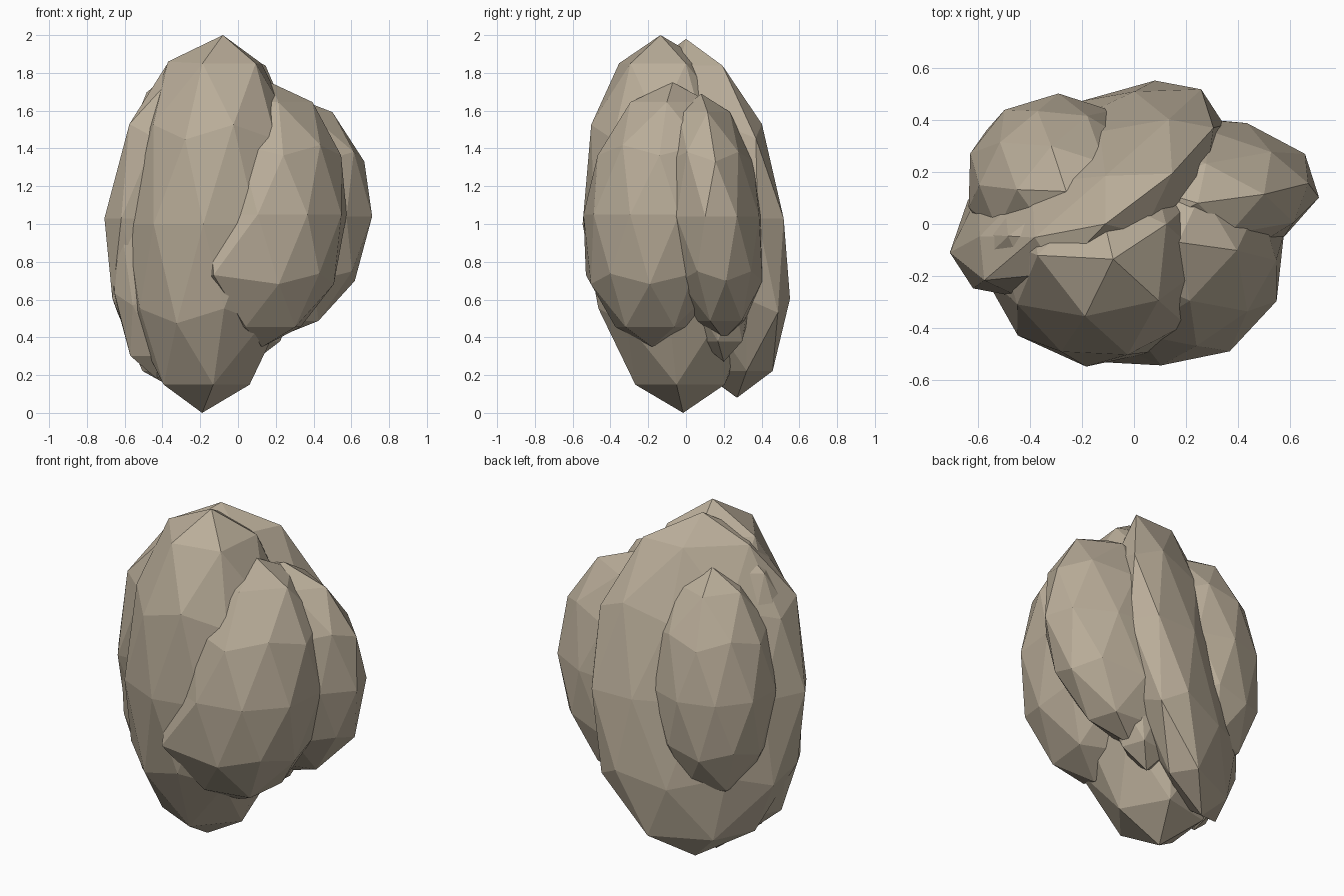
import bpy, bmesh
from math import radians, cos, sin
from mathutils import Matrix, Vector

if "Cube" in bpy.data.objects:
    bpy.data.objects.remove(bpy.data.objects["Cube"])


def lobe(name, centre, rx, ry, pole, turn=0, spin=0, corners=()):
    """Low-poly ellipsoid: radii rx, ry turned about z, leaning along the half-axis 'pole'.
    Each point in 'corners' pulls the nearest vertex onto itself."""
    bm = bmesh.new()
    bmesh.ops.create_icosphere(bm, subdivisions=2, radius=1,
                               matrix=Matrix.Rotation(radians(spin), 4, 'Z'))
    c, s = cos(radians(turn)), sin(radians(turn))
    m = Matrix(((rx * c, -ry * s, pole[0], centre[0]),
                (rx * s, ry * c, pole[1], centre[1]),
                (0, 0, pole[2], centre[2]),
                (0, 0, 0, 1)))
    bm.transform(m)
    for p in corners:
        p = Vector(p)
        min(bm.verts, key=lambda v: (v.co - p).length).co = p
    me = bpy.data.meshes.new(name)
    bm.to_mesh(me)
    bm.free()
    ob = bpy.data.objects.new(name, me)
    bpy.context.collection.objects.link(ob)
    mat = bpy.data.materials.get("stone") or bpy.data.materials.new("stone")
    mat.diffuse_color = (0.49, 0.42, 0.32, 1)
    mat.use_nodes = True
    mat.node_tree.nodes["Principled BSDF"].inputs["Base Color"].default_value = mat.diffuse_color
    me.materials.append(mat)
    return ob


# tall front lobe
lobe("front_lobe", (-0.135, -0.075, 1.0), 0.465, 0.475, (0.055, -0.06, 1.0), spin=30,
     corners=[(-0.37, -0.12, 1.86)])
# shorter lobe at the front right
lobe("front_right_lobe", (0.15, -0.125, 1.05), 0.435, 0.42, (0.02, 0.055, 0.70), spin=-6,
     corners=[(-0.13, -0.53, 0.73)])
# broad flat slab running diagonally across the back
lobe("back_slab", (-0.18, 0.135, 1.03), 0.605, 0.265, (0.07, -0.135, 0.95), turn=33)
# side lobe, mostly buried
lobe("right_lobe", (0.215, 0.14, 1.04), 0.50, 0.275, (0.03, -0.06, 0.65), spin=10)
# lobe bulging from the back left
lobe("back_left_lobe", (-0.30, 0.165, 1.09), 0.35, 0.335, (0.04, -0.04, 0.65), turn=15, spin=20)
# lobe nearly flush with the slab's left end
lobe("left_lobe", (-0.38, -0.03, 1.0), 0.31, 0.20, (0.05, -0.02, 0.82), turn=25)
# core filling the gap between the lobes
lobe("core", (0.08, 0.13, 1.0), 0.30, 0.22, (0.0, -0.07, 0.73), turn=20)
